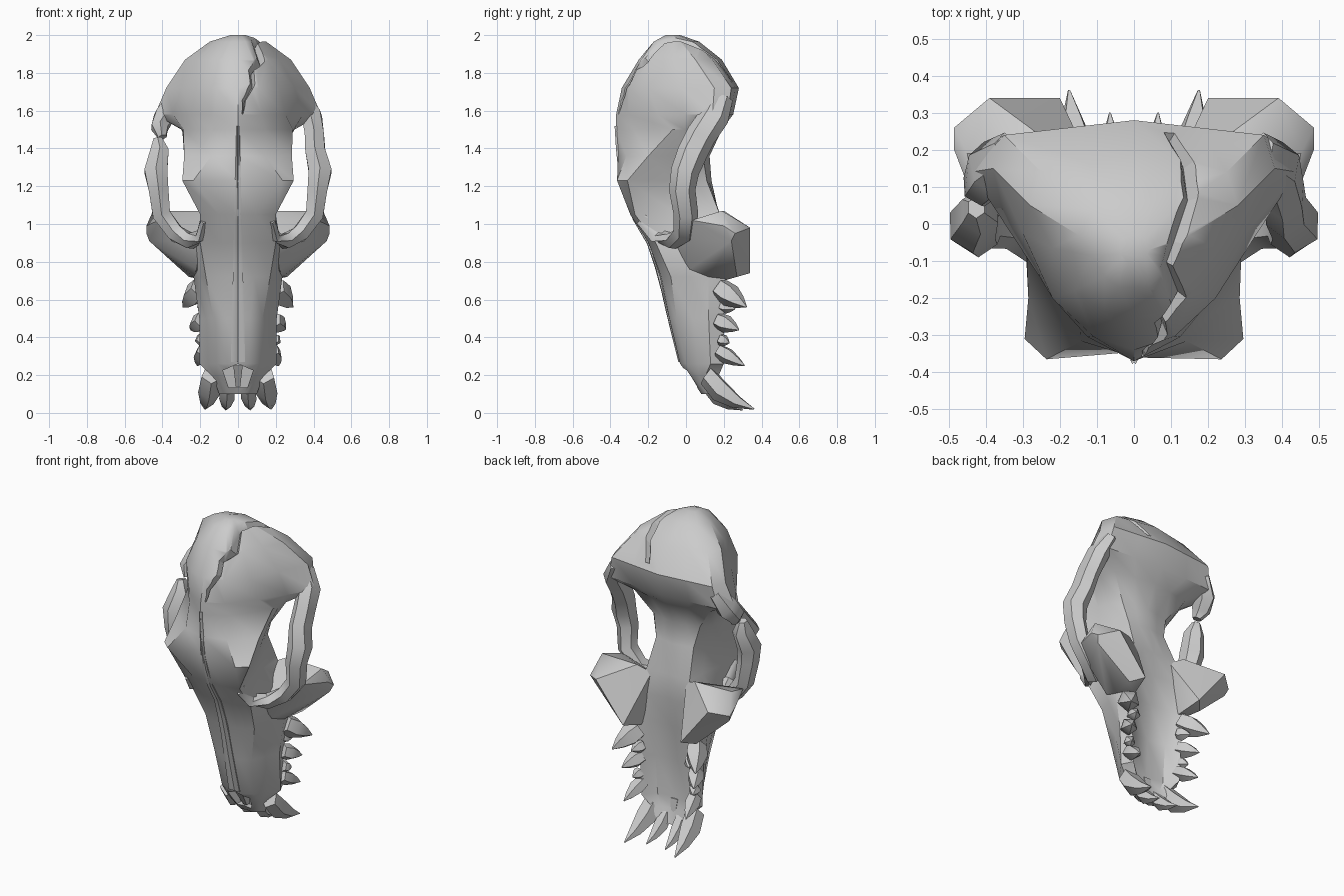
import bpy, bmesh, math
from mathutils import Vector
from mathutils.bvhtree import BVHTree

if "Cube" in bpy.data.objects:
    bpy.data.objects.remove(bpy.data.objects["Cube"])

bone = bpy.data.materials.new("bone_grey")
bone.diffuse_color = (0.6, 0.6, 0.6, 1)
bone.use_nodes = True
bone.node_tree.nodes["Principled BSDF"].inputs["Base Color"].default_value = bone.diffuse_color


def finish(name, bm, angle=35):
    bmesh.ops.recalc_face_normals(bm, faces=bm.faces)
    me = bpy.data.meshes.new(name)
    bm.to_mesh(me)
    bm.free()
    ob = bpy.data.objects.new(name, me)
    bpy.context.collection.objects.link(ob)
    me.materials.append(bone)
    smooth(ob, angle)
    return ob


def smooth(ob, angle=35):
    bpy.ops.object.select_all(action='DESELECT')
    ob.select_set(True)
    bpy.context.view_layer.objects.active = ob
    bpy.ops.object.shade_smooth_by_angle(angle=math.radians(angle))


def loft(rings):
    """Closed skin through rings of equal point count."""
    bm = bmesh.new()
    vs = [[bm.verts.new(p) for p in r] for r in rings]
    n = len(vs[0])
    for a, b in zip(vs, vs[1:]):
        for i in range(n):
            j = (i + 1) % n
            bm.faces.new((a[i], a[j], b[j], b[i]))
    bm.faces.new(vs[0])
    bm.faces.new(vs[-1][::-1])
    return bm


def hull(points):
    bm = bmesh.new()
    for p in points:
        bm.verts.new(p)
    bmesh.ops.convex_hull(bm, input=bm.verts[:])
    loose = [v for v in bm.verts if not v.link_faces]
    bmesh.ops.delete(bm, geom=loose, context='VERTS')
    return bm


def cut(ob, cutter):
    m = ob.modifiers.new("cut", 'BOOLEAN')
    m.operation, m.solver, m.object = 'DIFFERENCE', 'EXACT', cutter
    bpy.context.view_layer.objects.active = ob
    bpy.ops.object.modifier_apply(modifier=m.name)
    bpy.data.objects.remove(cutter)


# Skull body: z, front y, brow (x, y), widest (x, y), rear (x, y), back y
rows = [
    (2.00, -.10, .03, -.09, .04, -.07, .03, -.04, -.03),
    (1.965, -.17, .08, -.14, .15, -.03, .11, .04, .07),
    (1.87, -.25, .16, -.18, .28, .05, .25, .14, .19),
    (1.72, -.34, .22, -.20, .38, .15, .35, .24, .28),
    (1.58, -.37, .25, -.15, .44, .14, .38, .22, .25),
    (1.50, -.37, .29, -.07, .30, .05, .26, .14, .19),
    (1.36, -.36, .285, -.20, .21, .03, .16, .09, .125),
    (1.23, -.345, .295, -.31, .16, .03, .13, .11, .135),
    (1.05, -.29, .20, -.27, .15, .05, .15, .18, .17),
    (.90, -.20, .20, -.16, .25, .06, .22, .19, .17),
    (.72, -.14, .17, -.08, .235, .12, .21, .21, .145),
    (.50, -.09, .13, -.05, .205, .12, .18, .20, .12),
    (.26, -.03, .11, 0, .205, .13, .17, .20, .11),
    (.19, .03, .10, .04, .13, .10, .12, .17, .12),
    (.10, .09, .07, .10, .10, .13, .08, .17, .15),
]


def section(r):
    z, yf, bx, by, wx, wy, rx, ry, yb = r
    brow = 1.1 < z < 1.3
    temple = 1.0 < z < 1.45
    b = (bx * .8, yf - .02) if brow else (bx * .5, yf * .65 + by * .35 - .012)
    k = .7 if temple else .5
    back = (rx * .65, yb + .015) if z < 1 else (rx * .5, (ry + yb) / 2)
    half = [(0, yf), b, (bx, by), (bx + (wx - bx) * k, by + (wy - by) * k),
            (wx, wy), (rx, ry), back, (0, yb)]
    full = half + [(-x, y) for x, y in half[-2:0:-1]]
    return [Vector((x, y, z)) for x, y in full]


bm = loft([section(r) for r in rows])
bmesh.ops.recalc_face_normals(bm, faces=bm.faces)
surface = BVHTree.FromBMesh(bm)
skull = finish("skull_body", bm)

# Jagged crack over the right side of the cranium
path = [(.10, .27, 1.77), (.15, .18, 1.87), (.155, .07, 1.93), (.11, -.05, 1.95), (.09, -.11, 1.95),
        (.125, -.20, 1.86), (.07, -.26, 1.81), (.08, -.32, 1.75), (.03, -.37, 1.66),
        (.02, -.40, 1.58)]
width = [.02, .025, .03, .03, .025, .03, .02, .018, .012, .004]
core = Vector((.05, 0, 1.6))
rings = []
for p, w in zip(path, width):
    d = (Vector(p) - core).normalized()
    hit = surface.ray_cast(core + d * 2, -d)[0]
    side = Vector((w, 0, 0))
    rings.append([hit - side * 1.8 + d * .06, hit + side * 1.8 + d * .06, hit - d * .04])
cut(skull, finish("crack_cutter", loft(rings), 1))

# Nasal opening
hole = [(-.08, .225), (-.05, .135), (.05, .135), (.08, .225), (0, .26)]
cut(skull, finish("nose_cutter", hull([(x, y, z) for x, z in hole
                                       for y in (-.15, .1 - (z - .135) * .2)]), 1))
smooth(skull, 55)
finish("nose_septum", hull([(s * w, y, z) for s in (-1, 1) for w, y, z in
                            ((.025, 0, .25), (.012, .07, .14), (.025, .12, .25), (.012, .13, .14))]))

# Raised nasal bones along the midline, with a shallow central groove
rings = []
for i in range(11):
    z = 1.52 - i * .125
    w = .008 + .03 * i / 10
    y = {s: surface.ray_cast(Vector((s * w, -2, z)), Vector((0, 1, 0)))[0].y for s in (-1, 0, 1)}
    rings.append([(-w, y[-1] + .03, z), (-w, y[-1] - .006, z), (-.004, y[0] - .008, z),
                  (0, y[0] - .003, z), (.004, y[0] - .008, z), (w, y[1] - .006, z), (w, y[1] + .03, z)])
finish("nasal_bones", loft(rings), 60)


def tube(name, pts):
    """Six-sided bar; every station is x, y, z, half width, half depth."""
    rings = []
    for k, (x, y, z, a, b) in enumerate(pts):
        p0, p1 = pts[max(k - 1, 0)], pts[min(k + 1, len(pts) - 1)]
        t = Vector(p1[:3]) - Vector(p0[:3])
        t.normalize()
        u = Vector((0, 1, 0)) - t * t.y
        u.normalize()
        v = t.cross(u)
        rings.append([Vector((x, y, z)) + v * a * math.cos(q) + u * b * math.sin(q)
                      for q in (math.radians(30 + 60 * i) for i in range(6))])
    return finish(name, loft(rings), 45)


# Cheek arches: whole on the right, broken on the left
arch = [(.34, .19, 1.67, .04, .06), (.39, .15, 1.57, .06, .08), (.405, .08, 1.47, .058, .08),
        (.41, .035, 1.38, .06, .08), (.435, -.005, 1.28, .07, .075), (.42, -.02, 1.18, .06, .07),
        (.405, .0, 1.05, .055, .065), (.33, -.01, .95, .05, .06), (.25, -.07, .91, .045, .05),
        (.19, -.15, .94, .03, .05), (.18, -.23, 1.03, .02, .04)]


def flip(pts):
    return [(-p[0],) + tuple(p[1:]) for p in pts]


tube("cheek_arch_right", arch)
tube("cheek_arch_left_upper", flip(arch[:2] + [(.415, .10, 1.51, .05, .06), (.40, .08, 1.46, .025, .035)]))
tube("cheek_arch_left_lower", flip([(.425, .045, 1.455, .025, .03), (.415, .035, 1.39, .055, .065)] + arch[4:]))

# Cheekbone flanges with a slanting rear ridge, and teeth, on both sides
flange = [(.2, -.06, .88), (.33, 0, .91), (.42, .03, 1.02), (.45, .19, 1.07), (.2, .2, 1.07),
          (.12, .17, 1.03), (.485, .2, .99), (.485, .26, .95), (.47, .24, .91), (.39, .34, .98),
          (.2, .34, .74), (.26, .27, .72), (.22, .02, .76), (.235, .12, .72), (.17, .2, .7)]


def tooth(name, base, tip, r, bend=0.0, sides=5):
    base, tip = Vector(base), Vector(tip)
    t = (tip - base).normalized()
    u = t.orthogonal().normalized()
    v = t.cross(u)
    rings = []
    for f, s in ((0, .9), (.35, 1), (.7, .6), (1, .06)):
        c = base.lerp(tip, f) + Vector((0, -1, -1)) * bend * math.sin(f * math.pi)
        rings.append([c + (u * math.cos(q) + v * math.sin(q)) * r * s
                      for q in (2 * math.pi * i / sides for i in range(sides))])
    finish(name, loft(rings), 40)


teeth = [("canine", (.14, .11, .20), (.175, .36, .02), .062, .02),
         ("incisor", (.055, .12, .14), (.065, .30, .015), .043, .015),
         ("front_premolar", (.18, .17, .33), (.215, .31, .25), .045, 0),
         ("middle_premolar", (.19, .17, .49), (.25, .28, .44), .05, 0),
         ("rear_premolar", (.19, .18, .39), (.21, .23, .37), .035, 0),
         ("carnassial", (.20, .18, .66), (.29, .32, .56), .065, 0),
         ("rear_molar", (.17, .19, .57), (.20, .26, .55), .04, 0)]

for s, side in ((1, "right"), (-1, "left")):
    finish("cheekbone_flange_" + side, hull([(s * x, y, z) for x, y, z in flange]), 42)
    for name, b, t, r, bend in teeth:
        tooth(name + "_" + side, (s * b[0], b[1], b[2]), (s * t[0], t[1], t[2]), r, bend)
